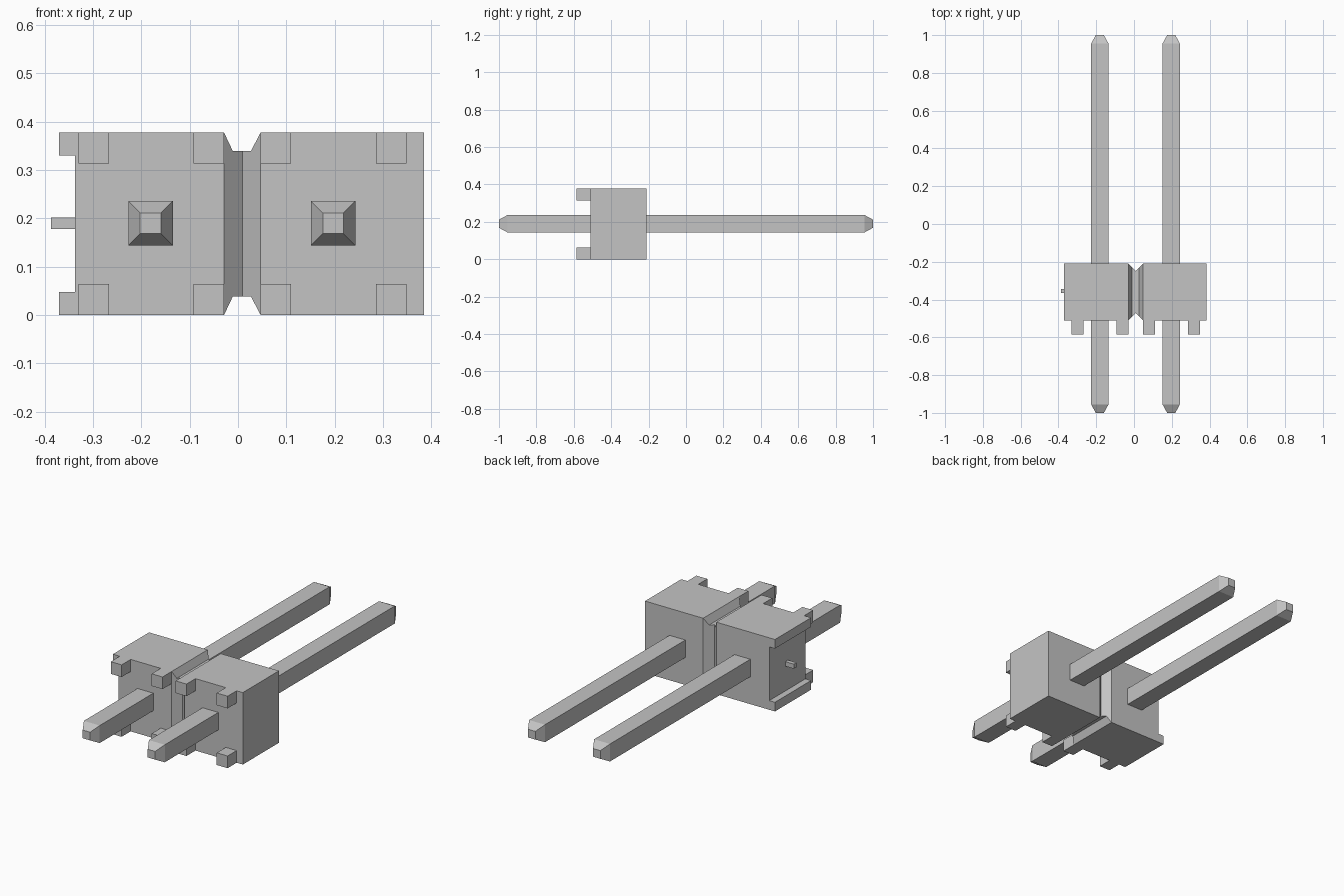
import bpy
import bmesh

cube = bpy.data.objects.get("Cube")
if cube:
    bpy.data.objects.remove(cube, do_unlink=True)

grey = bpy.data.materials.new("plain grey")
grey.use_nodes = True
grey.diffuse_color = (0.55, 0.55, 0.55, 1)
grey.node_tree.nodes["Principled BSDF"].inputs["Base Color"].default_value = (0.55, 0.55, 0.55, 1)

H = 0.378              # housing height
MID = H / 2
FRONT, BACK = -0.51, -0.21


def finish(name, bm):
    bmesh.ops.recalc_face_normals(bm, faces=bm.faces)
    mesh = bpy.data.meshes.new(name)
    bm.to_mesh(mesh)
    bm.free()
    mesh.materials.append(grey)
    obj = bpy.data.objects.new(name, mesh)
    bpy.context.collection.objects.link(obj)
    return obj


def loft(name, rings):
    """Skin a series of matching rings and cap both ends."""
    bm = bmesh.new()
    loops = [[bm.verts.new(p) for p in ring] for ring in rings]
    for a, b in zip(loops, loops[1:]):
        for i in range(len(a)):
            j = (i + 1) % len(a)
            bm.faces.new((a[i], a[j], b[j], b[i]))
    bm.faces.new(loops[0])
    bm.faces.new(loops[-1])
    return finish(name, bm)


def rect(x, z, w, h, y):
    return [(x + sx * w / 2, y, z + sz * h / 2)
            for sx, sz in ((-1, -1), (1, -1), (1, 1), (-1, 1))]


def box(name, x0, x1, y0, y1, z0, z1):
    args = ((x0 + x1) / 2, (z0 + z1) / 2, x1 - x0, z1 - z0)
    return loft(name, [rect(*args, y0), rect(*args, y1)])


# Housing: upper half of the outline, mirrored to make the lower half
upper = [(-0.337, 0.33), (-0.37, 0.33), (-0.37, H), (-0.029, H), (-0.011, 0.34),
         (0.027, 0.34), (0.047, H), (0.385, H)]
outline = upper + [(x, H - z) for x, z in reversed(upper)]
housing = loft("housing", [[(x, y, z) for x, z in outline] for y in (FRONT, BACK)])

# V grooves down the front and back between the two halves
for y, inward in ((FRONT, 1), (BACK, -1)):
    tri = [(-0.029, y), (0.009, y + inward * 0.038), (0.047, y),
           (0.047, y - inward * 0.05), (-0.029, y - inward * 0.05)]
    cutter = loft("groove_cutter", [[(px, py, z) for px, py in tri] for z in (-0.1, H + 0.1)])
    cutter.hide_render = True
    mod = housing.modifiers.new("groove", "BOOLEAN")
    mod.operation = "DIFFERENCE"
    mod.solver = "EXACT"
    mod.object = cutter
    bpy.context.view_layer.objects.active = housing
    bpy.ops.object.modifier_apply(modifier=mod.name)
    bpy.data.objects.remove(cutter, do_unlink=True)

# Standoff feet at the corners of each half
for x in (-0.33, -0.092, 0.047, 0.286):
    for level, z in (("lower", 0), ("upper", H - 0.064)):
        box(f"{level}_foot", x, x + 0.063, FRONT - 0.075, FRONT, z, z + 0.064)

# Small nub on the recessed side
box("side_nub", -0.387, -0.337, -0.365, -0.343, 0.178, 0.202)

# Square pins with tapered tips
for side, x in (("right", -0.181), ("left", 0.197)):
    loft(f"{side}_pin", [rect(x, MID + 0.001, w, w, y) for y, w in
                         ((-1, 0.043), (-0.955, 0.092), (0.955, 0.092), (1, 0.043))])
